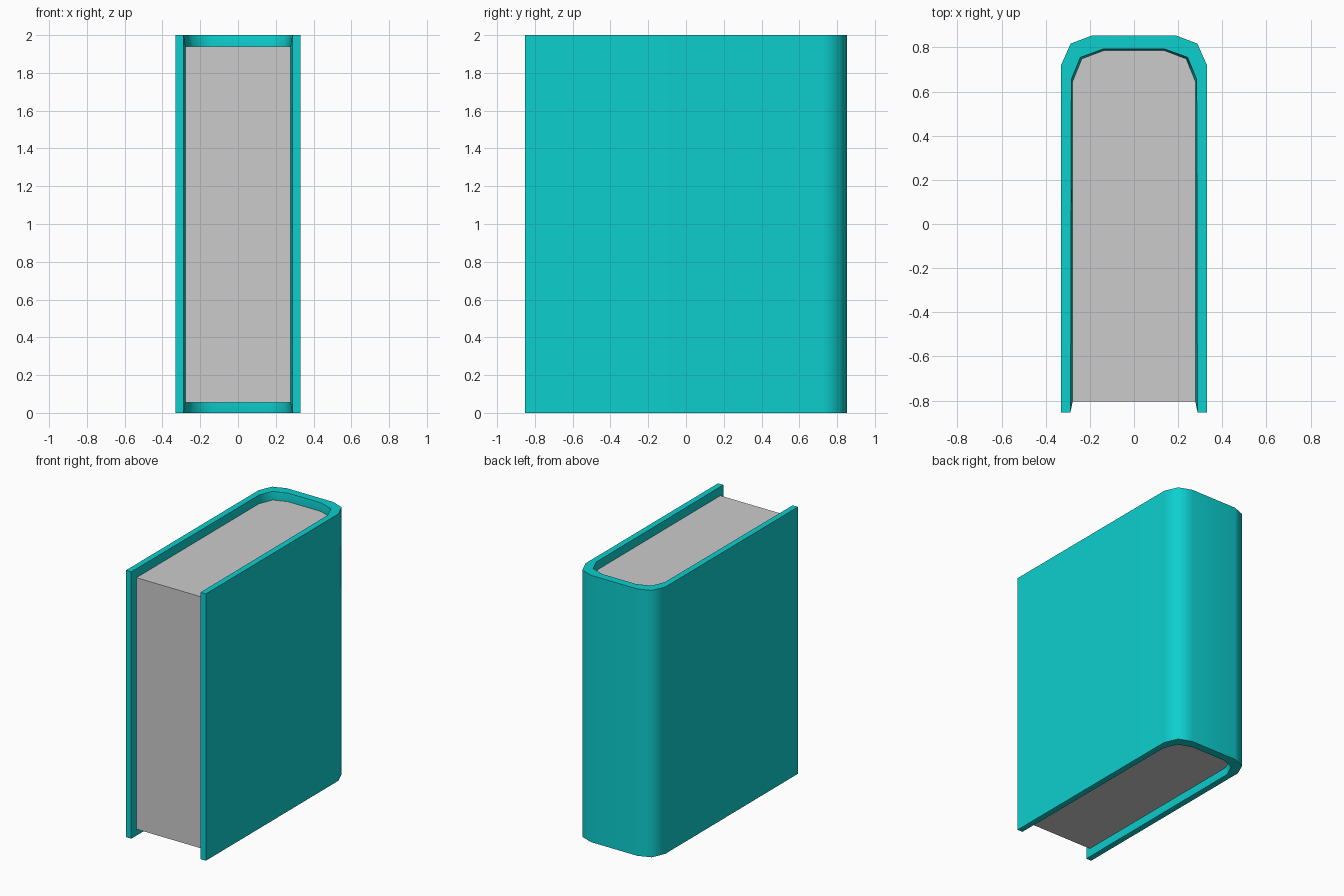
import bpy, math

if "Cube" in bpy.data.objects:
    bpy.data.objects.remove(bpy.data.objects["Cube"])

H = 2.0
FRONT = -0.853
PAGE_FRONT, PAGE_LOW, PAGE_TOP = -0.805, 0.055, 1.94


def mirrored(half):
    """Right half of a profile (front to spine) plus its mirror image."""
    return half + [(-x, y) for x, y in reversed(half)]


def loft(name, rings):
    """Join closed rings of (x, y) points at rising z, capped at both ends."""
    n = len(rings[0][1])
    verts = [(x, y, z) for z, ring in rings for x, y in ring]
    faces = [(k * n + i, k * n + (i + 1) % n, (k + 1) * n + (i + 1) % n, (k + 1) * n + i)
             for k in range(len(rings) - 1) for i in range(n)]
    faces.append(tuple(reversed(range(n))))
    faces.append(tuple(range(len(verts) - n, len(verts))))
    mesh = bpy.data.meshes.new(name)
    mesh.from_pydata(verts, [], faces)
    obj = bpy.data.objects.new(name, mesh)
    bpy.context.collection.objects.link(obj)
    return obj


# Cross-sections: cover outside, cover inside at the rim, page block
outer = mirrored([(0.331, FRONT), (0.331, 0.718), (0.287, 0.817), (0.192, 0.853)])
rim = mirrored([(0.288, FRONT), (0.287, PAGE_FRONT), (0.284, 0.655), (0.243, 0.755), (0.138, 0.793)])
page_half = [(0.278, PAGE_FRONT), (0.278, 0.645), (0.236, 0.748), (0.138, 0.785)]
inside = mirrored([(0.288, FRONT)] + page_half)

# Cover: a U-shaped shell whose inner faces slope in to the pages
shell_end = outer + rim[::-1]
shell_mid = outer + inside[::-1]
cover = loft("cover", [(0, shell_end), (PAGE_LOW, shell_mid), (PAGE_TOP, shell_mid), (H, shell_end)])
teal = bpy.data.materials.new("teal_cover")
teal.diffuse_color = (0.004, 0.62, 0.62, 1)
teal.use_nodes = True
teal.node_tree.nodes["Principled BSDF"].inputs["Base Color"].default_value = teal.diffuse_color
cover.data.materials.append(teal)

# Smooth rounded spine with flat boards
bpy.context.view_layer.objects.active = cover
cover.select_set(True)
bpy.ops.object.shade_smooth_by_angle(angle=math.radians(50))
weighted = cover.modifiers.new("flat_boards", 'WEIGHTED_NORMAL')
weighted.keep_sharp = True

# Page block, recessed at top, bottom and front
pages = mirrored(page_half)
loft("pages", [(PAGE_LOW, pages), (PAGE_TOP, pages)])
